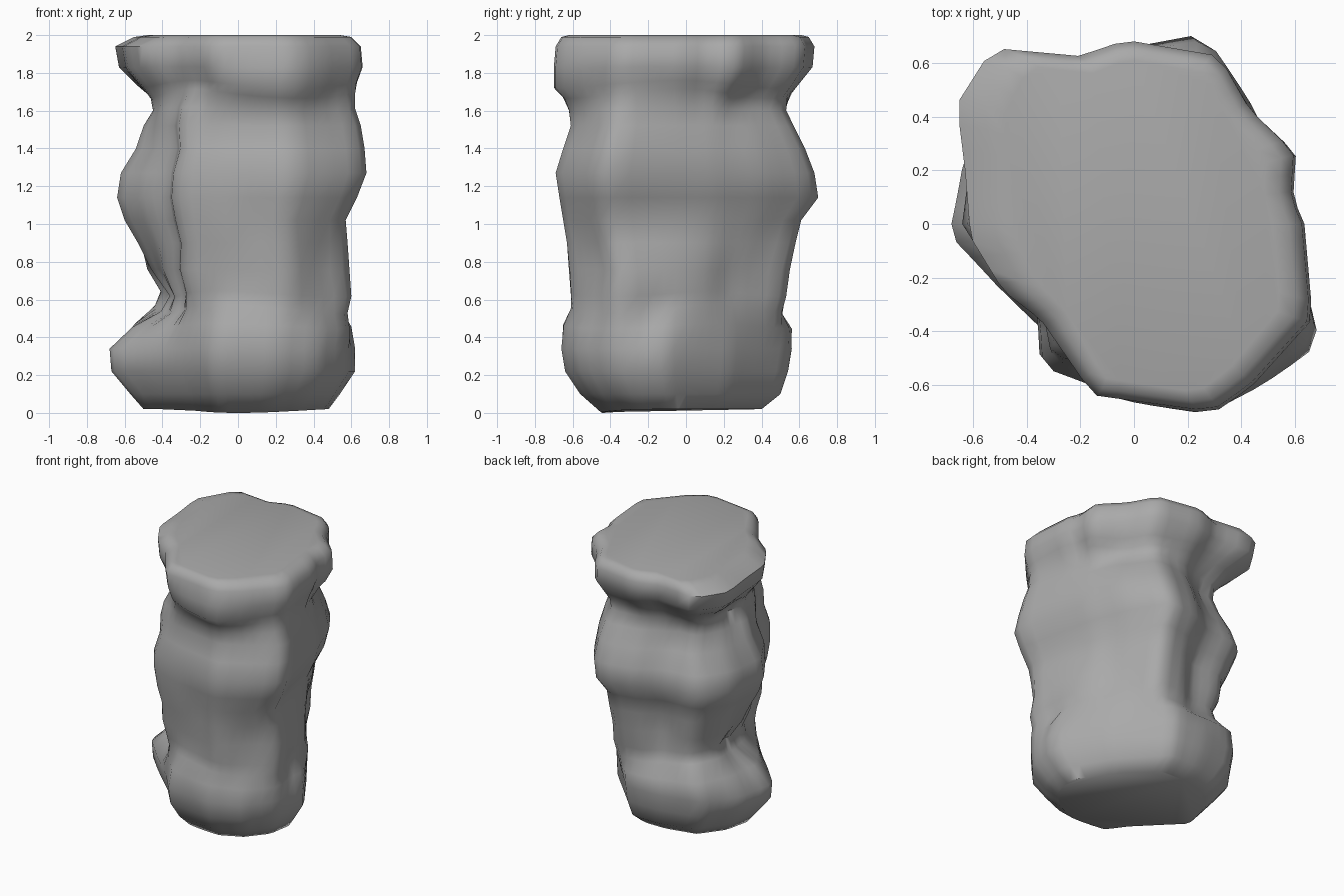
import bpy
import bmesh
from math import sin, cos, radians, degrees, exp, pi
from mathutils import Vector
from mathutils.geometry import intersect_line_line_2d

default_cube = bpy.data.objects.get("Cube")
if default_cube:
    bpy.data.objects.remove(default_cube, do_unlink=True)

SEGMENTS = 60

# Plan outlines of the three stacked masses
BASE = [(-.68, -.04), (-.5, -.23), (-.27, -.45), (-.13, -.62), (.2, -.66), (.42, -.57),
        (.58, -.38), (.62, -.12), (.4, .24), (.1, .56), (-.15, .56), (-.45, .49), (-.62, .25)]
SHAFT = [(-.64, .0), (-.5, -.22), (-.36, -.33), (-.35, -.52), (-.1, -.61), (.28, -.68), (.45, -.58),
         (.67, -.43), (.6, -.1), (.54, .15), (.43, .42), (.26, .69), (.0, .64), (-.15, .56),
         (-.42, .53), (-.6, .3)]
CAP = [(-.52, .66), (-.65, .45), (-.62, .2), (-.6, -.05), (-.48, -.25), (-.34, -.36), (-.15, -.64),
       (.28, -.7), (.42, -.6), (.64, -.35), (.61, .0), (.57, .1), (.58, .27), (.42, .43),
       (.31, .63), (-.03, .69), (-.2, .63)]

# Height, then reach to -x, +x, -y and +y
RINGS = [
    (.02, .5, .48, .45, .4), (.1, .57, .54, .56, .5), (.22, .67, .62, .64, .54),
    (.34, .68, .62, .66, .56), (.46, .56, .6, .65, .56), (.55, .44, .58, .61, .51),
    (.63, .41, .6, .61, .53), (.76, .48, .59, .62, .55), (.9, .53, .58, .63, .58),
    (1.02, .6, .57, .65, .61), (1.14, .64, .63, .67, .7), (1.27, .62, .68, .69, .68),
    (1.4, .54, .67, .65, .63), (1.52, .5, .65, .61, .57), (1.61, .45, .62, .62, .53),
    (1.69, .48, .62, .65, .56), (1.74, .54, .63, .7, .6), (1.83, .63, .66, .7, .67),
    (1.94, .65, .65, .69, .68), (1.99, .55, .6, .66, .65), (2, .48, .54, .62, .61),
]

# Lobes and hollows: azimuth, height, depth, angular spread, vertical spread
LOBES = [
    (-45, 1.2, .02, 20, .15), (-42, .78, -.06, 18, .14), (-75, 1, -.03, 14, .12),
    (45, .72, -.1, 32, .18), (45, 1.66, -.05, 30, .08), (60, 1.3, .03, 30, .15),
    (92, 1.3, .02, 18, .18), (105, .82, -.05, 14, .12), (138, 1.05, .04, 13, .25),
    (121, 1.5, -.06, 9, .14), (178, .64, -.18, 28, .18), (165, 1.6, -.13, 28, .1),
    (222, 1.52, .05, 16, .15), (-20, .52, -.05, 12, .1), (-85, .5, .03, 18, .1),
    (-105, 1.76, -.04, 12, .08), (135, .5, .04, 25, .1),
]


def outline_radius(outline, angle):
    """Distance from the axis to an outline along one direction."""
    far = Vector((cos(angle), sin(angle))) * 2
    best = 0
    for start, end in zip(outline, outline[1:] + outline[:1]):
        hit = intersect_line_line_2d(Vector((0, 0)), far, Vector(start), Vector(end))
        if hit:
            best = max(best, hit.length)
    return best


def blend(low, high, value):
    t = min(max((value - low) / (high - low), 0), 1)
    return t * t * (3 - 2 * t)


def stone_radius(angle, z):
    to_shaft, to_cap = blend(.4, .62, z), blend(1.55, 1.75, z)
    lower = outline_radius(BASE, angle) * (1 - to_shaft) + outline_radius(SHAFT, angle) * to_shaft
    radius = lower * (1 - to_cap) + outline_radius(CAP, angle) * to_cap
    for azimuth, height, depth, spread, rise in LOBES:
        turn = (degrees(angle) - azimuth + 180) % 360 - 180
        radius += depth * exp(-(turn / spread) ** 2 - ((z - height) / rise) ** 2)
    return radius


def set_reach(values, low, high):
    """Scale each side of a coordinate list to its own reach."""
    down, up = low / -min(values), high / max(values)
    return [v * (up if v > 0 else down) for v in values]


def stone_ring(z, left, right, front, back):
    """One irregular ring with a given reach on each side."""
    angles = [2 * pi * i / SEGMENTS for i in range(SEGMENTS)]
    radii = [stone_radius(a, z) for a in angles]
    xs = set_reach([r * cos(a) for r, a in zip(radii, angles)], left, right)
    ys = set_reach([r * sin(a) for r, a in zip(radii, angles)], front, back)
    # Waist seams wander up and down; the underside dips at the front
    seam = exp(-((z - 1.7) / .09) ** 2) + exp(-((z - .55) / .12) ** 2)
    dip = .02 if z < .05 else 0
    heights = [z + .025 * seam * sin(3 * a + z) - dip * max(0, -sin(a)) ** 4 for a in angles]
    return list(zip(xs, ys, heights))


# Weathered grey stone
stone = bpy.data.materials.new("grey_stone")
stone.use_nodes = True
grey = (.4, .4, .4, 1)
stone.diffuse_color = grey
stone.node_tree.nodes["Principled BSDF"].inputs["Base Color"].default_value = grey

# Loft the rings into a closed pillar
bm = bmesh.new()
loops = [[bm.verts.new(p) for p in stone_ring(*ring)] for ring in RINGS]
for lower, upper in zip(loops, loops[1:]):
    for i in range(SEGMENTS):
        j = (i + 1) % SEGMENTS
        bm.faces.new((lower[i], lower[j], upper[j], upper[i]))
bm.faces.new(loops[0][::-1])
bm.faces.new(loops[-1])
bmesh.ops.recalc_face_normals(bm, faces=bm.faces)

mesh = bpy.data.meshes.new("rock_pillar")
bm.to_mesh(mesh)
bm.free()
mesh.materials.append(stone)
pillar = bpy.data.objects.new("rock_pillar", mesh)
bpy.context.collection.objects.link(pillar)
bpy.context.view_layer.objects.active = pillar
pillar.select_set(True)
bpy.ops.object.shade_smooth_by_angle(angle=radians(60))
